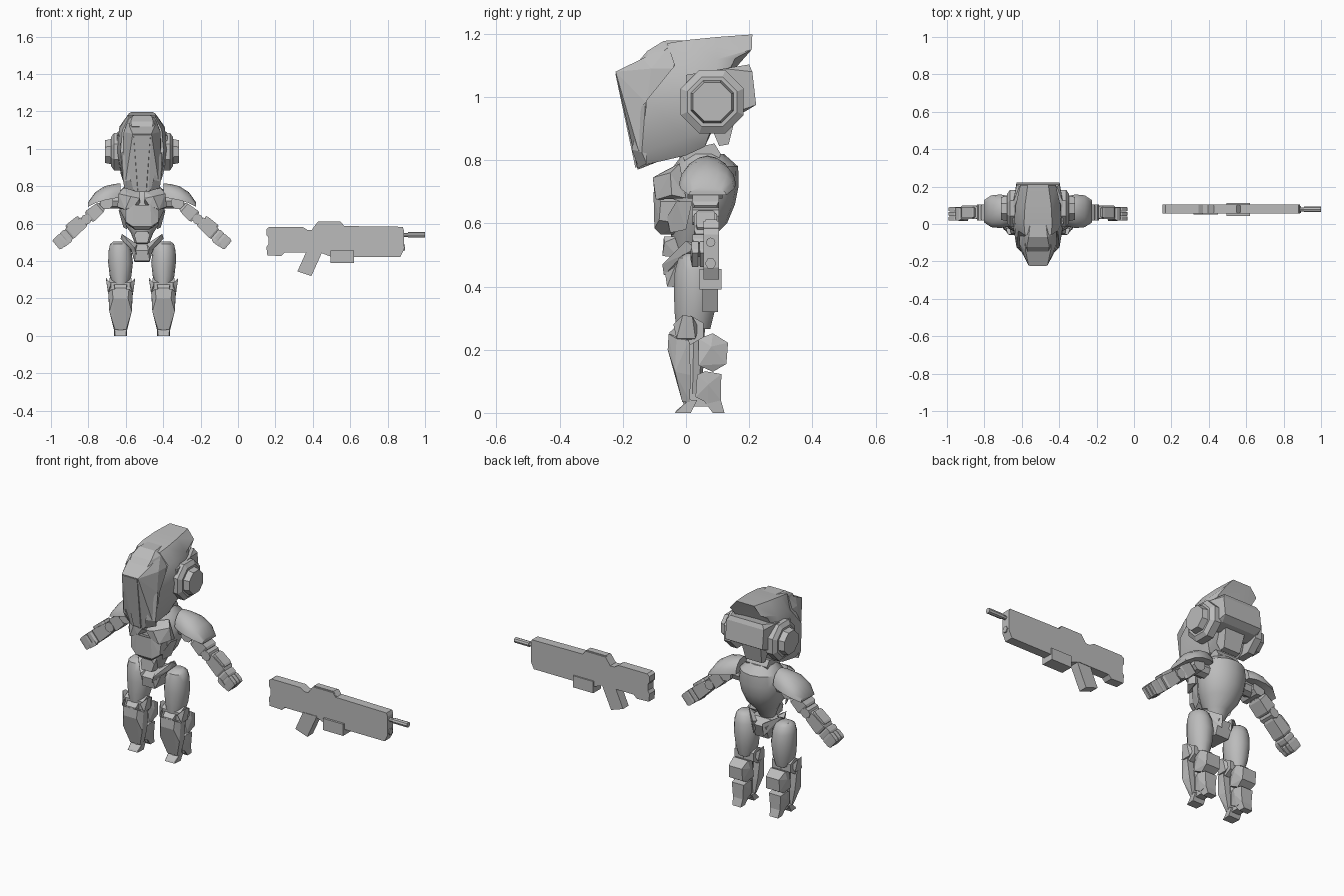
import bpy, bmesh, math
from mathutils import Vector, Matrix

CX = -0.513  # centre line of the robot
grey = bpy.data.materials.new("plain_grey")
grey.diffuse_color = (0.5, 0.5, 0.5, 1)


def finish(name, bm, mirror=False, offset=CX, smooth=None):
    """Optionally add a mirrored copy, move into place and make the object."""
    bmesh.ops.recalc_face_normals(bm, faces=bm.faces[:])
    if mirror:
        new = bmesh.ops.duplicate(bm, geom=bm.verts[:] + bm.edges[:] + bm.faces[:])["geom"]
        for v in [g for g in new if isinstance(g, bmesh.types.BMVert)]:
            v.co.x *= -1
        bmesh.ops.reverse_faces(bm, faces=[g for g in new if isinstance(g, bmesh.types.BMFace)])
    bmesh.ops.translate(bm, verts=bm.verts[:], vec=(offset, 0, 0))
    me = bpy.data.meshes.new(name)
    bm.to_mesh(me)
    bm.free()
    me.materials.append(grey)
    ob = bpy.data.objects.new(name, me)
    bpy.context.collection.objects.link(ob)
    if smooth:
        bpy.ops.object.select_all(action='DESELECT')
        ob.select_set(True)
        bpy.context.view_layer.objects.active = ob
        bpy.ops.object.shade_smooth_by_angle(angle=math.radians(smooth))
    return ob


def hull(name, pts, sym=False, **kw):
    """Faceted convex block; sym reflects the points across the centre line."""
    bm = bmesh.new()
    pts = [Vector(p) for p in pts]
    if sym:
        pts += [Vector((-p.x, p.y, p.z)) for p in pts if abs(p.x) > 1e-5]
    for p in pts:
        bm.verts.new(p)
    res = bmesh.ops.convex_hull(bm, input=bm.verts[:])
    junk = [g for g in res["geom_interior"] + res["geom_unused"] if isinstance(g, bmesh.types.BMVert)]
    bmesh.ops.delete(bm, geom=list(set(junk)), context='VERTS')
    bmesh.ops.dissolve_limit(bm, angle_limit=0.02, verts=bm.verts[:], edges=bm.edges[:])
    return finish(name, bm, **kw)


def loft(name, rings, **kw):
    """Skin closed rings of equal length, with end caps."""
    bm = bmesh.new()
    rows = [[bm.verts.new(p) for p in r] for r in rings]
    n = len(rows[0])
    for a, b in zip(rows, rows[1:]):
        for i in range(n):
            bm.faces.new((a[i], a[(i + 1) % n], b[(i + 1) % n], b[i]))
    bm.faces.new(rows[0])
    bm.faces.new(rows[-1])
    return finish(name, bm, **kw)


def slab_y(name, outline, y0, y1, **kw):
    return loft(name, [[(x, y, z) for x, z in outline] for y in (y0, y1)], **kw)


def slab_x(name, outline, x0, x1, **kw):
    return loft(name, [[(x, y, z) for y, z in outline] for x in (x0, x1)], **kw)


def oval(z, hx, y0, y1, cx=0, n=16):
    cy, hy = (y0 + y1) / 2, (y1 - y0) / 2
    return [(cx + hx * math.cos(t), cy + hy * math.sin(t), z)
            for t in (2 * math.pi * i / n for i in range(n))]


def disc(cx, cz, r, n, turn=0.0):
    return [(cx + r * math.cos(turn + 2 * math.pi * i / n),
             cz + r * math.sin(turn + 2 * math.pi * i / n)) for i in range(n)]


def mirror_ring(half):
    return half + [(-x, y, z) for x, y, z in reversed(half)]


# ---- Head: shell, face mask, brow, rear visor, ear pods ----
loft("helmet_shell", [mirror_ring(r) for r in (
    [(.07, -.06, 1.17), (.105, -.036, 1.10), (.115, -.125, .99), (.10, -.14, .825), (.07, -.13, .785)],
    [(.075, 0, 1.18), (.122, 0, 1.11), (.135, 0, 1.0), (.115, 0, .87), (.085, 0, .815)],
    [(.07, .1, 1.19), (.12, .1, 1.12), (.13, .1, 1.0), (.11, .08, .9), (.08, .06, .843)],
    [(.055, .21, 1.198), (.095, .208, 1.15), (.10, .155, 1.122), (.10, .12, 1.05), (.07, .1, .93)])],
    smooth=30)
hull("face_mask", [(.05, -.223, 1.08), (.035, -.153, .77), (.068, -.138, 1.122), (.098, -.11, 1.09),
                   (.10, -.125, .98), (.088, -.15, .83), (.055, -.13, .78), (.07, -.05, 1.165),
                   (.10, -.02, 1.09), (.09, 0, .83)], sym=True)
hull("face_ridge", [(.045, -.224, 1.075), (.022, -.160, .775), (.05, -.19, 1.08), (.03, -.14, .79)], sym=True)
hull("brow_plate", [(.055, -.146, 1.118), (.06, -.122, 1.146), (.05, -.07, 1.178), (.075, -.06, 1.155),
                    (.08, -.12, 1.10), (.04, .02, 1.18)], sym=True)
for s, nm in ((1, "left"), (-1, "right")):
    hull(nm + "_cheek_guard", [(s * .06, -.172, .834), (s * .045, -.15, .775), (s * .10, -.14, .825),
                               (s * .095, -.125, .79), (s * .108, -.128, .985), (s * .095, -.14, .97)])
hull("rear_visor", [(.135, .0, 1.07), (.135, .0, .97), (.132, .12, 1.09), (.132, .12, .94),
                    (.10, .2, 1.103), (.115, .21, 1.08), (.115, .222, .975), (.10, .185, .953)], sym=True)
hull("nape_block", [(.06, .06, .95), (.06, .16, .95), (.05, .135, .85), (.05, .105, .845)], sym=True)
ear = lambda r, t=0: disc(.083, .985, r, 8, t)
loft("ear_pod", [[(x, y, z) for y, z in ear(r, math.pi / 8)] for x, r in
                 ((.11, .108), (.15, .108), (.165, .085), (.165, .073), (.197, .066))], mirror=True)
loft("neck", [oval(z, .045, -.02, .06, n=8) for z in (.77, .88)])
slab_x("collar", [(.0, .79), (-.015, .82), (.03, .84), (.09, .853), (.11, .82), (.1, .79)], -.065, .065)

# ---- Torso ----
loft("torso", [oval(*r) for r in ((.50, .04, -.03, .05), (.55, .06, -.045, .08), (.60, .095, -.055, .13),
                                  (.66, .118, -.06, .155), (.72, .127, -.055, .167), (.78, .115, -.04, .165),
                                  (.82, .07, -.01, .12))], smooth=40)
hull("chest_plate", [(.012, -.10, .735), (.06, -.105, .745), (.125, -.05, .76), (.132, -.045, .69), (.09, -.095, .675),
                     (.04, -.10, .695), (.012, -.06, .77), (.10, -.02, .79), (.012, -.03, .70), (.12, 0, .68)],
     mirror=True)
hull("abdomen_plate", [(.045, -.103, .70), (.092, -.08, .67), (.088, -.085, .61), (.05, -.10, .585),
                       (.035, -.08, .565), (.09, -.02, .67), (.085, -.02, .60), (.03, -.03, .565)], sym=True)
hull("side_rib", [(.09, -.06, .62), (.115, -.03, .67), (.125, .02, .67), (.1, .0, .58), (.08, -.05, .57)], mirror=True)
hull("belly_buckle", [(.028, -.07, .558), (.042, -.068, .54), (.03, -.075, .497), (.03, -.02, .56), (.03, -.02, .49)],
     sym=True)

# ---- Pelvis ----
hull("pelvis", [(.07, -.02, .50), (.07, .05, .50), (.035, -.068, .455), (.04, -.06, .40), (.04, .06, .395),
                (.045, .09, .47)], sym=True)
hull("hip_bar", [(.108, .0, .545), (.115, .03, .52), (.095, -.01, .50), (.085, .05, .53), (.04, -.075, .47),
                 (.03, -.07, .435), (.025, -.03, .49)], mirror=True)
hull("rear_hip_bar", [(.105, .03, .53), (.095, .02, .495), (.03, .1, .49), (.03, .095, .42), (.02, .05, .48)],
     mirror=True)

# ---- Shoulders ----
def arch(x, top, base, hy):
    return [(x, .068 + hy * math.cos(t), base + (top - base) * math.sin(t))
            for t in (math.pi * i / 8 for i in range(9))]

loft("shoulder_pad", [arch(.115, .815, .74, .06), arch(.15, .812, .735, .08), arch(.20, .80, .725, .09),
                      arch(.25, .768, .71, .085), arch(.288, .715, .69, .06)], mirror=True, smooth=40)
slab_x("shoulder_axle", disc(.065, .72, .04, 8), .09, .19, mirror=True)
slab_y("shoulder_joint", disc(.19, .713, .037, 8, math.pi / 8), .005, .115, mirror=True)

# ---- Arms: blocks strung along one slanted line ----
A = Vector((.19, .062, .715))
D = Vector((.267, 0, -.228)).normalized()
N = Vector((-D.z, 0, D.x))

def arm_block(name, s0, s1, w0, w1, hy, y=0.0, side=0.0):
    pts = [A + D * s + N * (side + k * w) + Vector((0, y + j * h, 0))
           for s, w, h in ((s0, w0 * .8, hy * .8), (s0 + .012, w0, hy), (s1 - .012, w1, hy), (s1, w1 * .85, hy * .85))
           for k in (-1, 1) for j in (-1, 1)]
    hull(name, pts, mirror=True)

arm_block("arm_core", 0, .30, .022, .02, .022)
arm_block("upper_arm", .035, .125, .03, .036, .042)
arm_block("forearm", .155, .265, .03, .036, .036)
arm_block("forearm_guard", .165, .25, .014, .016, .03, side=.032)
arm_block("palm", .262, .305, .036, .036, .034, y=-.008)
for i in range(3):
    arm_block("finger_%d" % (i + 1), .298, .355, .036, .034, .011, y=-.033 + i * .025)
arm_block("thumb", .275, .325, .012, .01, .012, y=-.035, side=-.028)
e = A + D * .142
slab_y("elbow_joint", disc(e.x, e.z, .028, 8), .02, .104, mirror=True)

# ---- Legs ----
L = .115
loft("thigh", [oval(z, hx, y0, y1, L + dx, 14) for z, hx, y0, y1, dx in (
    (.505, .03, .0, .06, .008), (.49, .05, -.025, .08, .006), (.45, .062, -.037, .094, .003),
    (.39, .066, -.04, .10, 0), (.32, .058, -.038, .092, 0), (.265, .042, -.032, .078, 0))],
    mirror=True, smooth=40)
slab_x("knee_joint", disc(.015, .262, .046, 6, math.pi / 6), L - .058, L + .058, mirror=True)
loft("shin_core", [oval(z, h, -.01, b, L, 8) for z, h, b in ((.27, .035, .06), (.03, .022, .05))], mirror=True)

def leg_hull(name, pts):
    """Block symmetric about the leg's own axis, one per leg."""
    hull(name, [(L + s * x, y, z) for x, y, z in pts for s in (-1, 1)], mirror=True)

leg_hull("shin_plate", [(.045, -.055, .25), (.064, -.03, .235), (.066, .01, .23), (.04, -.058, .20),
                        (.06, -.035, .13), (.055, .015, .12), (.03, -.012, .035), (.036, .012, .035)])
leg_hull("knee_cap", [(.03, -.052, .255), (.03, -.03, .215), (.034, -.03, .275), (.034, .02, .25), (.02, -.056, .22)])
for s, nm in ((-1, "inner"), (1, "outer")):
    hull(nm + "_knee_fin", [(L + s * x, y, z) for x, y, z in
                            ((.078, -.01, .31), (.078, .02, .305), (.05, -.04, .28), (.05, .04, .27),
                             (.068, -.03, .235), (.068, .03, .235), (.05, 0, .23))], mirror=True)
leg_hull("upper_calf", [(.04, .04, .235), (.045, .085, .252), (.04, .133, .222), (.042, .128, .155),
                        (.036, .085, .13), (.05, .04, .15), (.055, .08, .21)])
leg_hull("lower_calf", [(.036, .035, .12), (.042, .06, .132), (.036, .112, .123), (.03, .11, .04),
                        (.03, .07, .03), (.032, .03, .05), (.044, .07, .09)])
leg_hull("toe", [(.03, -.035, 0), (.028, -.03, .008), (.034, .01, .042), (.034, .035, .04), (.034, .015, 0)])
leg_hull("ankle", [(.024, 0, .06), (.024, .09, .06), (.024, .02, .02), (.024, .09, .02)])
leg_hull("heel", [(.03, .055, .04), (.03, .11, .042), (.026, .122, 0), (.026, .085, 0)])

# ---- Rifle ----
body = [(.168, .583), (.345, .583), (.37, .567), (.395, .567), (.425, .608), (.55, .608), (.565, .587), (.88, .583),
        (.887, .565), (.887, .46), (.868, .422), (.50, .422), (.44, .445), (.25, .445), (.232, .427), (.157, .43),
        (.152, .475), (.163, .49), (.163, .525), (.152, .54), (.153, .572)]
slab_y("rifle_body", body, .055, .105, offset=0)
slab_y("rifle_grip", [(.365, .45), (.45, .45), (.44, .425), (.392, .32), (.318, .345)], .052, .102, offset=0)
slab_y("rifle_magazine", [(.495, .455), (.62, .455), (.62, .39), (.495, .39)], .043, .113, offset=0)
slab_y("rifle_top_rail", [(.41, .585), (.428, .612), (.547, .612), (.57, .585)], .062, .098, offset=0)
slab_x("rifle_barrel", disc(.078, .54, .011, 8), .88, .93, offset=0)
slab_x("rifle_muzzle", disc(.078, .54, .015, 8), .91, 1.0, offset=0)
slab_x("rifle_lower_stub", disc(.078, .473, .018, 6), .86, .892, offset=0)
